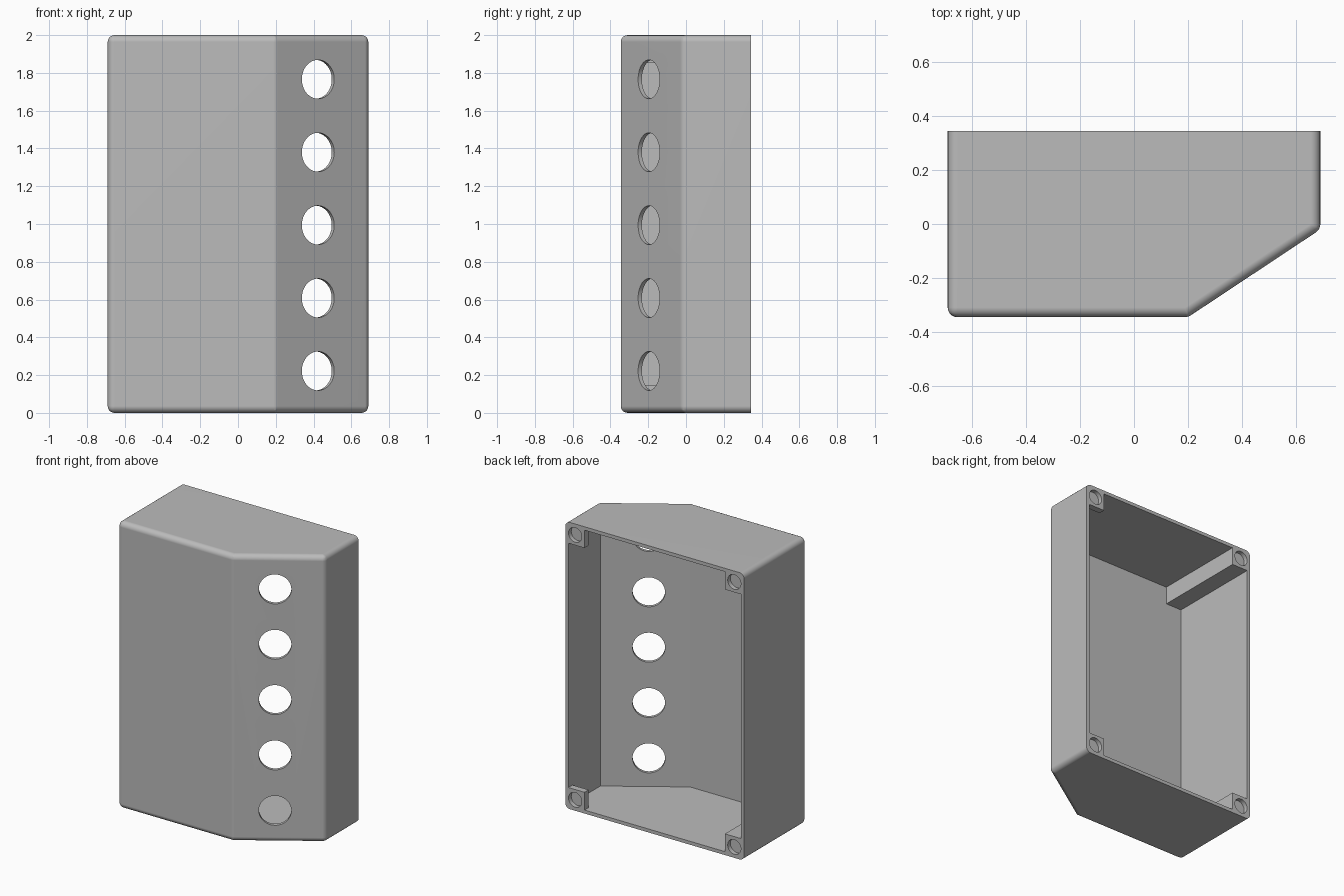
import bpy
import bmesh
from mathutils import Vector

if "Cube" in bpy.data.objects:
    bpy.data.objects.remove(bpy.data.objects["Cube"], do_unlink=True)

W, BACK, H = 0.69, 0.345, 2.0      # half width, half depth, height
WALL, RADIUS = 0.024, 0.036

grey = bpy.data.materials.new("grey plastic")
grey.use_nodes = True
colour = (0.5, 0.5, 0.5, 1)
grey.diffuse_color = colour
grey.node_tree.nodes["Principled BSDF"].inputs["Base Color"].default_value = colour


def prism(name, profile, z0, z1, round_edges=False):
    """Extrude an (x, y) profile upwards, optionally rounding all but the back edges."""
    bm = bmesh.new()
    face = bm.faces.new([bm.verts.new((x, y, z0)) for x, y in profile])
    top = bmesh.ops.extrude_face_region(bm, geom=[face])["geom"]
    bmesh.ops.translate(bm, vec=(0, 0, z1 - z0),
                        verts=[g for g in top if isinstance(g, bmesh.types.BMVert)])
    bmesh.ops.recalc_face_normals(bm, faces=bm.faces)
    if round_edges:
        weight = bm.edges.layers.float.new("bevel_weight_edge")
        for e in bm.edges:
            a, b = (v.co for v in e.verts)
            if min(a.y, b.y) > BACK - 0.01:
                continue
            e[weight] = 1.0
            if abs(a.z - b.z) > 0.1 and a.x > 0:     # shallower corners of the slope
                e[weight] = 0.53 if a.x > 0.5 else 0.3
    mesh = bpy.data.meshes.new(name)
    bm.to_mesh(mesh)
    bm.free()
    obj = bpy.data.objects.new(name, mesh)
    bpy.context.collection.objects.link(obj)
    mesh.materials.append(grey)
    return obj


def cylinder(name, centre, axis, radius, depth):
    bpy.ops.mesh.primitive_cylinder_add(
        vertices=48, radius=radius, depth=depth, location=centre,
        rotation=Vector(axis).to_track_quat('Z', 'Y').to_euler())
    obj = bpy.context.object
    obj.name = name
    obj.data.materials.append(grey)
    return obj


def apply(obj, mod):
    bpy.context.view_layer.objects.active = obj
    bpy.ops.object.modifier_apply(modifier=mod.name)


def cut(obj, cutter):
    mod = obj.modifiers.new("cut", 'BOOLEAN')
    mod.operation, mod.solver, mod.object = 'DIFFERENCE', 'EXACT', cutter
    apply(obj, mod)
    bpy.data.objects.remove(cutter, do_unlink=True)


# Outer body with one sloping front corner
outer = [(-W, BACK), (-W, -BACK), (0.2, -BACK), (W, -0.02), (W, BACK)]
enclosure = prism("enclosure", outer, 0, H, round_edges=True)
bevel = enclosure.modifiers.new("rounding", 'BEVEL')
bevel.limit_method, bevel.width, bevel.segments = 'WEIGHT', RADIUS, 5
apply(enclosure, bevel)

# Cavity open at the back, notched to leave the four corner posts
i = W - WALL
inner = [(-i, 0.4), (-i, WALL - BACK), (0.193, WALL - BACK), (i, -0.007), (i, 0.4)]
cavity = prism("cavity", inner, WALL, H - WALL)
POST = 0.148
for side, front in ((-1, -0.5), (1, BACK - 0.045)):
    xa, xb = side * (W - POST), side * (W + 0.1)
    for z0, z1 in ((-0.1, POST), (H - POST, H + 0.1)):
        cut(cavity, prism("post", [(xa, front), (xb, front), (xb, 0.5), (xa, 0.5)], z0, z1))
cut(enclosure, cavity)

# Blind screw holes in the posts
for x in (-W + 0.076, W - 0.076):
    for z in (0.076, H - 0.076):
        cut(enclosure, cylinder("screw_hole", (x, BACK, z), (0, 1, 0), 0.051, 0.06))

# Row of five round openings through the sloping wall
for n in range(5):
    cut(enclosure, cylinder("opening", (0.424, -0.197, 0.222 + 0.386 * n),
                            (0.325, -0.49, 0), 0.103, 0.14))

# Smooth the rounded edges and keep the rest crisp
bpy.ops.object.select_all(action='DESELECT')
enclosure.select_set(True)
bpy.context.view_layer.objects.active = enclosure
bpy.ops.object.shade_smooth_by_angle(angle=0.5)
normals = enclosure.modifiers.new("even shading", 'WEIGHTED_NORMAL')
normals.keep_sharp = True
